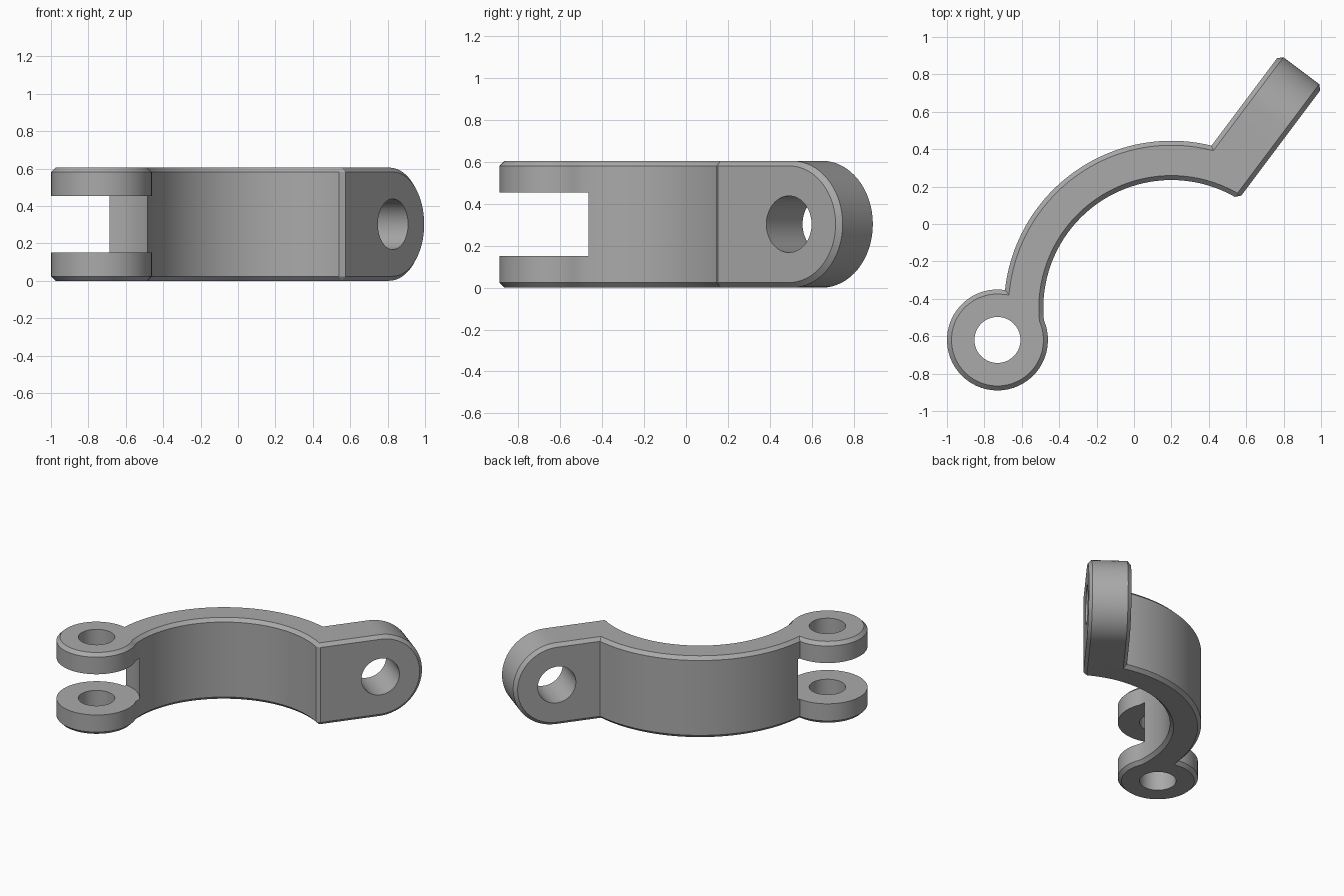
import bpy, bmesh
from math import acos, atan2, cos, sin, pi, radians
from mathutils import Vector, Matrix

if "Cube" in bpy.data.objects:
    bpy.data.objects.remove(bpy.data.objects["Cube"], do_unlink=True)

HEIGHT = 0.605
MID = HEIGHT / 2
CHAMFER = 0.024
PIVOT, PIVOT_R = Vector((-0.73, -0.62)), 0.27
ARC, INNER_R, OUTER_R = Vector((0.2, -0.45)), 0.685, 0.895
ALONG, ACROSS = Vector((0.6, 0.8)), Vector((0.8, -0.6))   # ear directions
EAR_BACK, EAR_FRONT, EAR_AXIS = 0.08, 0.368, 0.89


def arc(centre, r, a, b, n):
    return [centre + r * Vector((cos(a + (b - a) * i / n), sin(a + (b - a) * i / n)))
            for i in range(n + 1)]


def pivot_angle(r):
    """Angle on the pivot circle where it meets the band circle of radius r."""
    d = ARC - PIVOT
    c = (d.length_squared + PIVOT_R ** 2 - r ** 2) / (2 * d.length * PIVOT_R)
    return atan2(d.y, d.x) + acos(c)


def band_angles(r, ear_offset):
    """Band arc angles at the ear face and at the pivot."""
    ear = atan2(ACROSS.y, ACROSS.x) + acos((ear_offset - ARC.dot(ACROSS)) / r)
    a = pivot_angle(r)
    p = PIVOT + PIVOT_R * Vector((cos(a), sin(a))) - ARC
    return ear, atan2(p.y, p.x) % (2 * pi)


# Plan outline: pivot boss, inner band, ear, outer band
in_ear, in_pivot = band_angles(INNER_R, EAR_FRONT)
out_ear, out_pivot = band_angles(OUTER_R, EAR_BACK)
outline = arc(PIVOT, PIVOT_R, pivot_angle(OUTER_R), pivot_angle(INNER_R) + 2 * pi, 48)
outline += arc(ARC, INNER_R, in_pivot, in_ear, 40)[1:]
outline += [ALONG * EAR_AXIS + ACROSS * k for k in (EAR_FRONT, EAR_BACK)]
outline += arc(ARC, OUTER_R, out_ear, out_pivot, 40)[:-1]

bm = bmesh.new()
base = bm.faces.new([bm.verts.new((p.x, p.y, 0)) for p in outline])
top = bmesh.ops.extrude_face_region(bm, geom=[base])
bmesh.ops.translate(bm, vec=(0, 0, HEIGHT),
                    verts=[v for v in top["geom"] if isinstance(v, bmesh.types.BMVert)])
bmesh.ops.recalc_face_normals(bm, faces=bm.faces)

# Rounded ear end, grown from the flat end face
ALONG3 = ALONG.to_3d()
end = max((f for f in bm.faces if f.normal.dot(ALONG3) > 0.99),
          key=lambda f: f.calc_center_median().dot(ALONG3))
STEPS = 16
for i in range(1, STEPS + 1):
    t = pi / 2 * i / STEPS
    end = bmesh.ops.extrude_discrete_faces(bm, faces=[end])["faces"][0]
    for v in end.verts:
        side = 1 if v.co.z > MID else -1
        flat = ALONG3 * (EAR_AXIS + MID * sin(t)) + ACROSS.to_3d() * v.co.dot(ACROSS.to_3d())
        v.co = flat + Vector((0, 0, MID + side * MID * cos(t)))
bmesh.ops.remove_doubles(bm, verts=bm.verts, dist=0.0001)
bmesh.ops.recalc_face_normals(bm, faces=bm.faces)

# Chamfer every sharp outside edge
sharp = [e for e in bm.edges if len(e.link_faces) == 2 and e.is_convex
         and e.calc_face_angle() > radians(30)]
bmesh.ops.bevel(bm, geom=sharp, offset=CHAMFER, offset_type='OFFSET', segments=1,
                profile=0.5, affect='EDGES', clamp_overlap=False)
bmesh.ops.recalc_face_normals(bm, faces=bm.faces)

mesh = bpy.data.meshes.new("clamp_half")
bm.to_mesh(mesh)
bm.free()
body = bpy.data.objects.new("clamp_half", mesh)
bpy.context.collection.objects.link(body)

grey = bpy.data.materials.new("plain_grey")
grey.use_nodes = True
colour = (0.4, 0.4, 0.4, 1)
grey.diffuse_color = colour
grey.node_tree.nodes["Principled BSDF"].inputs["Base Color"].default_value = colour
mesh.materials.append(grey)


def cut(name, r, depth, centre, axis=(0, 0, 1)):
    """Subtract a cylinder from the body."""
    rot = Vector(axis).to_track_quat('Z', 'Y').to_matrix().to_4x4()
    cb = bmesh.new()
    bmesh.ops.create_cone(cb, cap_ends=True, segments=64, radius1=r, radius2=r,
                          depth=depth, matrix=Matrix.Translation(centre) @ rot)
    cm = bpy.data.meshes.new(name)
    cb.to_mesh(cm)
    cb.free()
    cm.materials.append(grey)
    cutter = bpy.data.objects.new(name, cm)
    cutter.hide_render = True
    bpy.context.collection.objects.link(cutter)
    mod = body.modifiers.new(name, 'BOOLEAN')
    mod.operation, mod.solver, mod.object = 'DIFFERENCE', 'EXACT', cutter
    bpy.ops.object.modifier_apply(modifier=name)
    bpy.data.objects.remove(cutter, do_unlink=True)


bpy.ops.object.select_all(action='DESELECT')
body.select_set(True)
bpy.context.view_layer.objects.active = body

# Fork slot, hinge pin hole and bolt hole
pivot_mid = Vector((PIVOT.x, PIVOT.y, MID))
cut("fork_slot", 0.29, 0.303, pivot_mid)
cut("pin_hole", 0.123, 1, pivot_mid)
bolt = ALONG * EAR_AXIS + ACROSS * (EAR_BACK + EAR_FRONT) / 2
cut("bolt_hole", 0.135, 0.6, Vector((bolt.x, bolt.y, MID)), ACROSS.to_3d())

bpy.ops.object.shade_smooth_by_angle(angle=radians(30))
